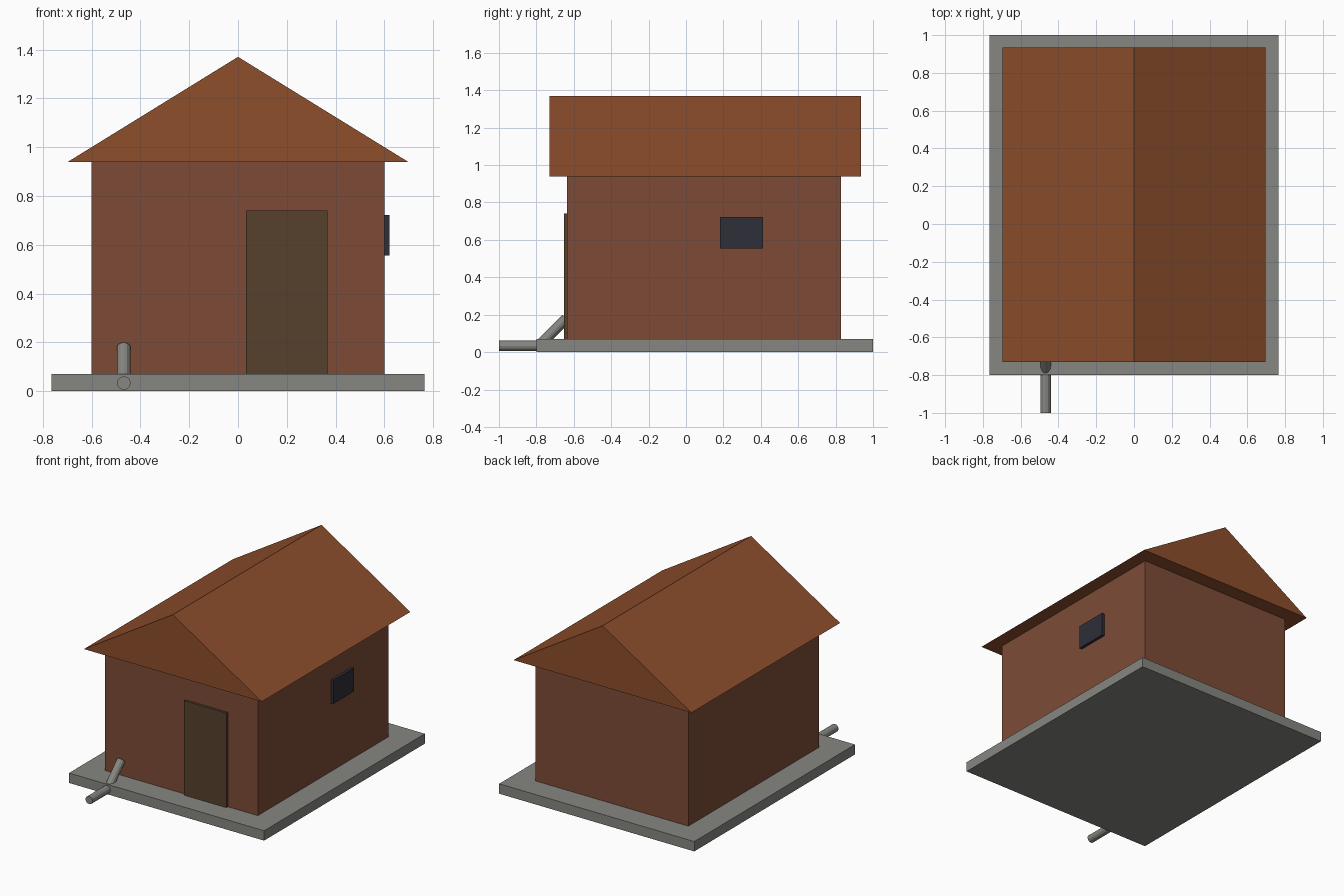
import bpy, bmesh, math
from mathutils import Vector

if "Cube" in bpy.data.objects:
    bpy.data.objects.remove(bpy.data.objects["Cube"])


def material(name, rgb):
    # sRGB 0-255 to linear
    lin = [((c / 255 + 0.055) / 1.055) ** 2.4 for c in rgb]
    m = bpy.data.materials.new(name)
    m.diffuse_color = (*lin, 1)
    m.use_nodes = True
    m.node_tree.nodes["Principled BSDF"].inputs["Base Color"].default_value = m.diffuse_color
    return m


concrete = material("concrete_grey", (134, 134, 129))
brick = material("brick_brown", (125, 75, 54))
tile = material("roof_orange_brown", (141, 78, 44))
wood = material("dark_wood", (86, 64, 44))
glass = material("dark_glass", (45, 46, 56))
metal = material("pipe_grey", (134, 134, 129))


def finish(name, bm, mat):
    bmesh.ops.recalc_face_normals(bm, faces=bm.faces[:])
    me = bpy.data.meshes.new(name)
    bm.to_mesh(me)
    bm.free()
    me.materials.append(mat)
    ob = bpy.data.objects.new(name, me)
    bpy.context.collection.objects.link(ob)
    return ob


def box(name, x, y, z, mat):
    bm = bmesh.new()
    bmesh.ops.create_cube(bm, size=1)
    for v in bm.verts:
        v.co = [r[0] if c < 0 else r[1] for c, r in zip(v.co, (x, y, z))]
    return finish(name, bm, mat)


def pipe(name, start, end, radius, mat, sides=12):
    a, b = Vector(start), Vector(end)
    bm = bmesh.new()
    bmesh.ops.create_cone(bm, cap_ends=True, segments=sides, radius1=radius,
                          radius2=radius, depth=(b - a).length)
    ob = finish(name, bm, mat)
    ob.location = (a + b) / 2
    ob.rotation_euler = (b - a).to_track_quat('Z', 'Y').to_euler()
    return ob


# Base and walls
box("foundation_slab", (-0.765, 0.765), (-0.80, 1.0), (0, 0.07), concrete)
box("house_walls", (-0.6, 0.6), (-0.635, 0.83), (0.07, 0.94), brick)

# Gable roof: triangle profile extruded along y
bm = bmesh.new()
tri = bm.faces.new([bm.verts.new((x, -0.73, z))
                    for x, z in ((-0.697, 0.94), (0.697, 0.94), (0, 1.37))])
ext = bmesh.ops.extrude_face_region(bm, geom=[tri], use_keep_orig=True)
bmesh.ops.translate(bm, vec=(0, 1.665, 0),
                    verts=[g for g in ext["geom"] if isinstance(g, bmesh.types.BMVert)])
finish("gable_roof", bm, tile)

# Door and window
box("front_door", (0.033, 0.366), (-0.652, -0.63), (0.07, 0.74), wood)
box("side_window", (0.595, 0.62), (0.182, 0.412), (0.555, 0.722), glass)

# Drain pipe: sloped section meeting a horizontal outlet
px, r = -0.468, 0.028
pipe("drain_outlet", (px, -1.0, 0.033), (px, -0.787, 0.033), r, metal)
pipe("drain_slope", (px, -0.787, 0.033), (px, -0.64, 0.18), r, metal)
